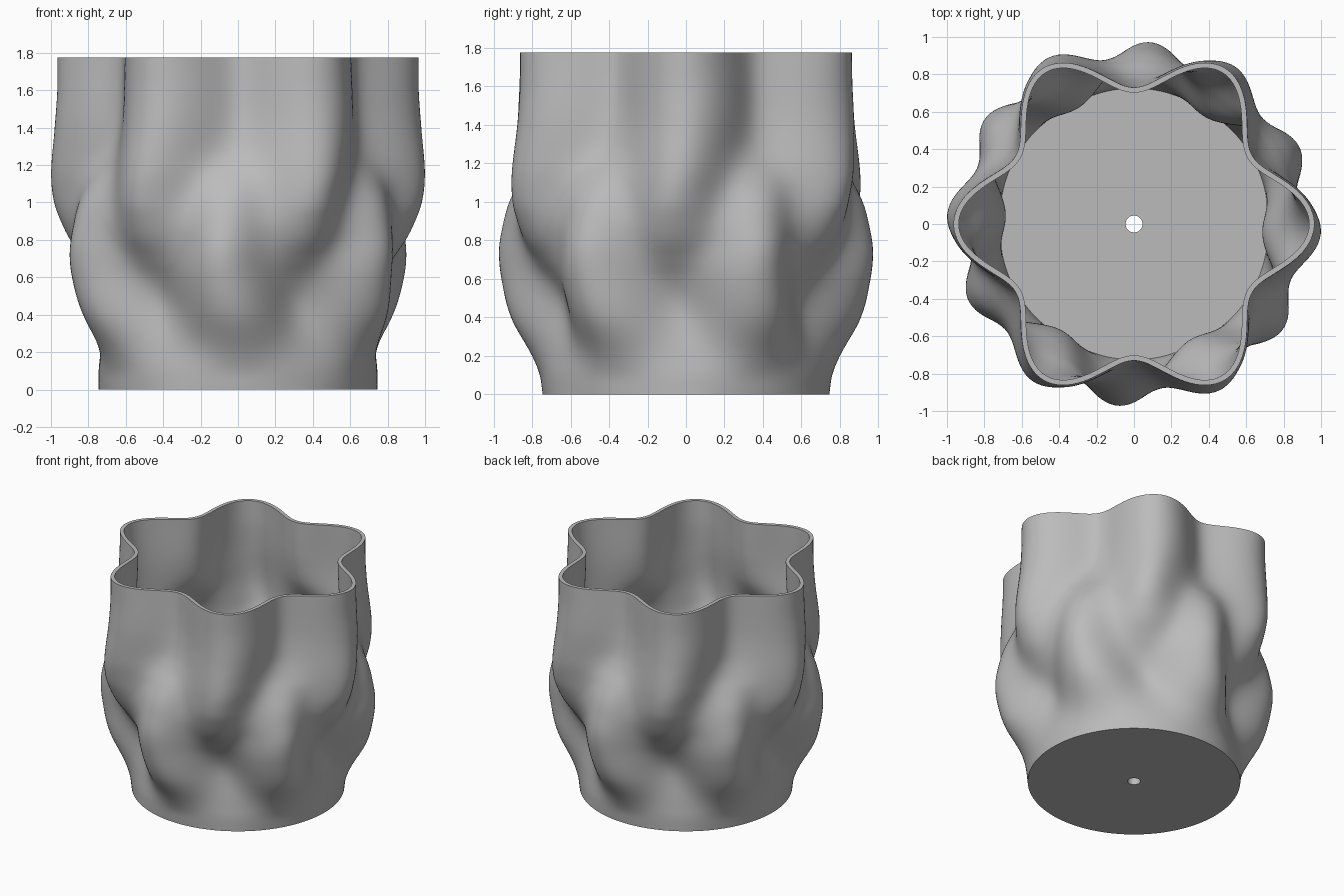
import bpy, bmesh
from math import sin, cos, pi, radians, hypot

cube = bpy.data.objects.get("Cube")
if cube:
    bpy.data.objects.remove(cube, do_unlink=True)

SIDES, STEPS = 240, 80
HEIGHT, FLOOR, WALL, HOLE = 1.775, 0.07, 0.028, 0.045

# Height, radius pairs along the upper lobes, the lower lobes and between them
UPPER = [(0, .745), (.1, .745), (.2, .735), (.4, .715), (.5, .725), (.6, .765), (.7, .83), (.8, .9),
         (.9, .95), (1, .985), (1.15, 1), (1.4, .98), (1.6, .966), (HEIGHT, .965)]
LOWER = [(0, .745), (.1, .76), (.2, .8), (.4, .91), (.6, .962), (.75, .975), (.9, .95), (1, .92),
         (1.1, .87), (1.2, .81), (1.3, .77), (1.45, .745), (1.6, .735), (HEIGHT, .73)]
BETWEEN = [(0, .745), (.2, .765), (.4, .81), (.6, .845), (.75, .87), (.9, .89),
           (1.1, .885), (1.3, .87), (HEIGHT, .85)]
TWIST = [(0, 0), (.2, 0), (.6, -5), (.8, -5), (1, -4), (1.2, -2), (1.45, 0), (HEIGHT, 0)]


def smooth(points, z):
    """Smooth interpolation through a list of height, value pairs."""
    n = len(points)

    def slope(i):
        a, b = points[max(i - 1, 0)], points[min(i + 1, n - 1)]
        return (b[1] - a[1]) / (b[0] - a[0])

    i = 0
    while i < n - 2 and z > points[i + 1][0]:
        i += 1
    (z0, v0), (z1, v1) = points[i], points[i + 1]
    h = z1 - z0
    t = (z - z0) / h
    s = t * t * (3 - 2 * t)
    return (v0 + (v1 - v0) * s + h * slope(i) * t * (1 - t) ** 2
            - h * slope(i + 1) * t * t * (1 - t))


def wavy_ring(z):
    """Six upper lobes fading into six lower lobes set between them."""
    up, low, mid = smooth(UPPER, z), smooth(LOWER, z), smooth(BETWEEN, z)
    twist = radians(smooth(TWIST, z))
    mean, double = ((up + low) / 2 + mid) / 2, ((up + low) / 2 - mid) / 2
    ring = []
    for k in range(SIDES):
        a = 2 * pi * k / SIDES
        w = 6 * (a - twist)
        r = mean + (up - low) / 2 * cos(w) + double * cos(2 * w)
        ring.append((r * cos(a), r * sin(a), z))
    return ring


def inset(ring):
    """Move a ring inward by the wall thickness, square to its outline."""
    out = []
    for k, (x, y, z) in enumerate(ring):
        a, b = ring[k - 1], ring[(k + 1) % SIDES]
        dx, dy = b[0] - a[0], b[1] - a[1]
        d = hypot(dx, dy)
        out.append((x - WALL * dy / d, y + WALL * dx / d, z))
    return out


def circle(r, z):
    return [(r * cos(2 * pi * k / SIDES), r * sin(2 * pi * k / SIDES), z) for k in range(SIDES)]


# Outer wall, inner wall, floor and drain hole as one closed loop of rings
rings = [wavy_ring(HEIGHT * i / STEPS) for i in range(STEPS + 1)]
rings += [inset(wavy_ring(FLOOR + (HEIGHT - FLOOR) * i / STEPS)) for i in range(STEPS, -1, -1)]
rings += [circle(HOLE, FLOOR), circle(HOLE, 0)]

bm = bmesh.new()
loops = [[bm.verts.new(p) for p in ring] for ring in rings]
for i, lower in enumerate(loops):
    upper = loops[(i + 1) % len(loops)]
    for k in range(SIDES):
        j = (k + 1) % SIDES
        bm.faces.new((lower[k], lower[j], upper[j], upper[k]))
bmesh.ops.recalc_face_normals(bm, faces=bm.faces)
mesh = bpy.data.meshes.new("wavy_planter")
bm.to_mesh(mesh)
bm.free()

# Plain grey material
grey = bpy.data.materials.new("plain_grey")
grey.use_nodes = True
colour = (0.5, 0.5, 0.5, 1)
grey.diffuse_color = colour
grey.node_tree.nodes["Principled BSDF"].inputs["Base Color"].default_value = colour
mesh.materials.append(grey)

planter = bpy.data.objects.new("wavy_planter", mesh)
bpy.context.collection.objects.link(planter)
bpy.context.view_layer.objects.active = planter
planter.select_set(True)
bpy.ops.object.shade_smooth_by_angle(angle=radians(40))
